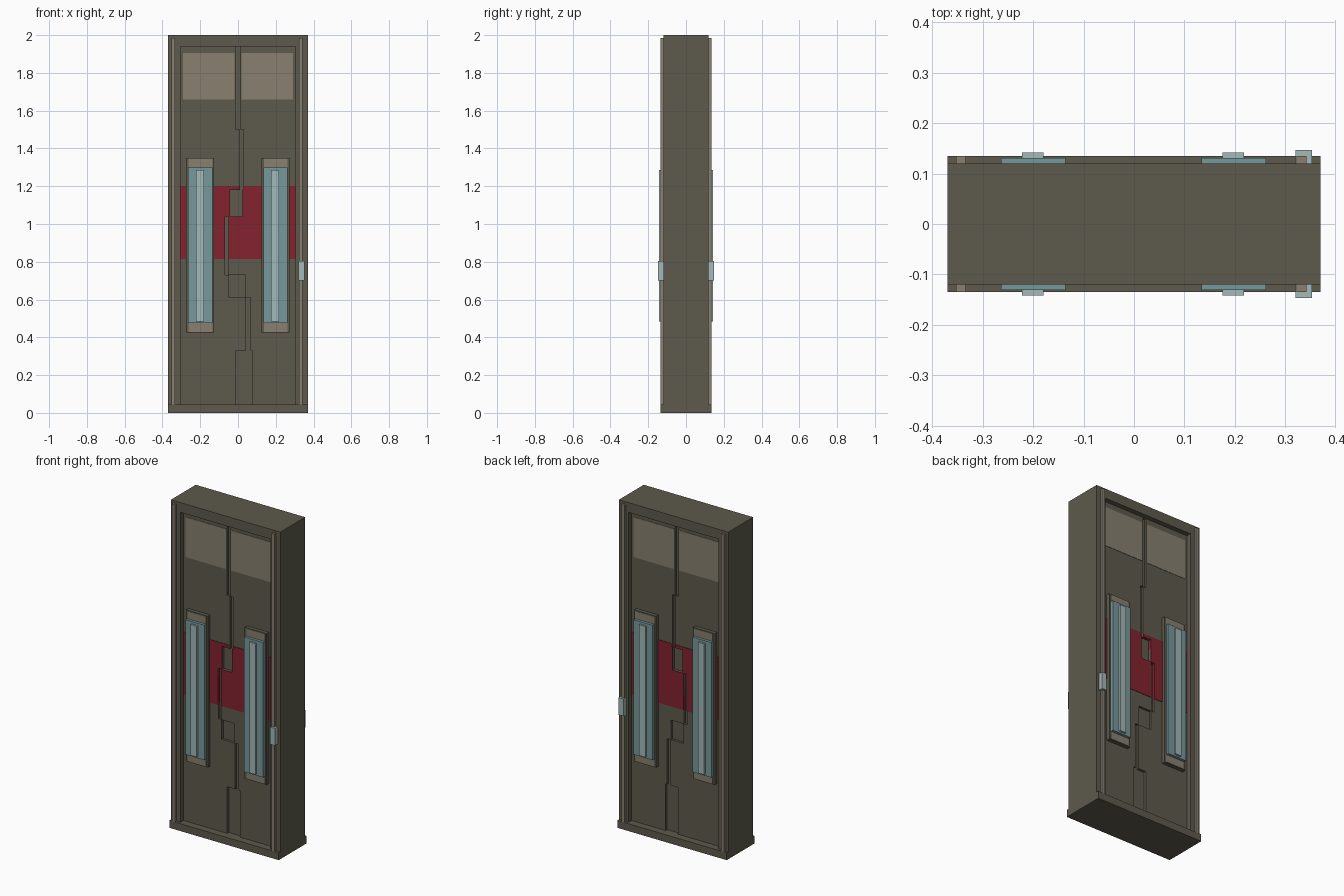
import bpy, bmesh

if "Cube" in bpy.data.objects:
    bpy.data.objects.remove(bpy.data.objects["Cube"], do_unlink=True)


def material(name, rgb):
    """Flat material from an 8-bit screen colour, stored as linear values."""
    linear = [((c / 255 + 0.055) / 1.055) ** 2.4 for c in rgb] + [1]
    mat = bpy.data.materials.new(name)
    mat.use_nodes = True
    mat.diffuse_color = linear
    mat.node_tree.nodes["Principled BSDF"].inputs["Base Color"].default_value = linear
    return mat


OLIVE = material("dark olive metal", (93, 90, 76))
TAUPE = material("light taupe", (136, 128, 112))
RED = material("deep red", (131, 34, 47))
TEAL = material("grey teal", (119, 152, 155))
PALE = material("pale teal", (163, 186, 184))


def prism(name, outline, y0, y1, mat):
    """Extrude an (x, z) outline from depth y0 to y1."""
    bm = bmesh.new()
    face = bm.faces.new([bm.verts.new((x, y0, z)) for x, z in outline])
    new = bmesh.ops.extrude_face_region(bm, geom=[face])["geom"]
    verts = [v for v in new if isinstance(v, bmesh.types.BMVert)]
    bmesh.ops.translate(bm, verts=verts, vec=(0, y1 - y0, 0))
    bmesh.ops.recalc_face_normals(bm, faces=bm.faces)
    mesh = bpy.data.meshes.new(name)
    bm.to_mesh(mesh)
    bm.free()
    mesh.materials.append(mat)
    obj = bpy.data.objects.new(name, mesh)
    bpy.context.collection.objects.link(obj)
    return obj


def box(name, x0, x1, z0, z1, y0, y1, mat):
    return prism(name, [(x0, z0), (x1, z0), (x1, z1), (x0, z1)], y0, y1, mat)


def both_sides(name, x0, x1, z0, z1, near, far, mat):
    """The same box on the front and the back."""
    for side, s in (("front", -1), ("back", 1)):
        box(f"{side}_{name}", x0, x1, z0, z1, s * near, s * far, mat)


# Overall sizes
HALF, OPEN, SILL, HEAD = 0.37, 0.305, 0.045, 1.94
FRAME, LEAF, CORE = 0.12, 0.09, 0.075

# Frame: threshold and a single arch-shaped surround
box("threshold", -HALF, HALF, 0, SILL, -0.135, 0.135, OLIVE)
prism("door_frame",
      [(-HALF, SILL), (-HALF, 2), (HALF, 2), (HALF, SILL),
       (OPEN, SILL), (OPEN, HEAD), (-OPEN, HEAD), (-OPEN, SILL)],
      -FRAME, FRAME, OLIVE)

# Stepped seam between the leaves: bottom, top, left edge, right edge
SEAM = [
    (SILL, 0.33, -0.01, 0.075),
    (0.33, 0.61, 0.043, 0.065),
    (0.61, 0.73, -0.047, 0.04),
    (0.73, 1.04, -0.07, -0.049),
    (1.04, 1.18, -0.043, 0.025),
    (1.18, 1.50, 0.01, 0.03),
    (1.50, HEAD, -0.012, 0.012),
]


def leaf_outline(s, low, high):
    """Outline of one leaf between two heights; s is -1 or 1 for its side."""
    points = [(s * OPEN, high), (s * OPEN, low)]
    for z0, z1, left, right in SEAM:
        z0, z1 = max(z0, low), min(z1, high)
        if z0 < z1:
            x = left if s < 0 else right
            points += [(x, z0), (x, z1)]
    return points


# Leaves, their red bands, and the core seen through the seam
box("door_core", -OPEN, OPEN, SILL, HEAD, -CORE, CORE, OLIVE)
for side, s in (("right", -1), ("left", 1)):
    prism(f"{side}_door_leaf", leaf_outline(s, SILL, HEAD), -LEAF, LEAF, OLIVE)
    prism(f"{side}_red_band", leaf_outline(s, 0.815, 1.2),
          -LEAF - 0.003, LEAF + 0.003, RED)
    # Upper window panel
    inner, outer = sorted((s * 0.018, s * 0.29))
    both_sides(f"{side}_window", inner, outer, 1.66, 1.905,
               LEAF - 0.01, LEAF + 0.002, TAUPE)

# Door bars: housing, end plates, bar and raised strip
for side, x in (("right", -0.2), ("left", 0.198)):
    both_sides(f"{side}_bar_housing", x - 0.074, x + 0.074, 0.425, 1.35,
               LEAF - 0.01, 0.112, OLIVE)
    both_sides(f"{side}_bar_plate", x - 0.061, x + 0.065, 0.428, 1.347,
               0.11, 0.115, TAUPE)
    both_sides(f"{side}_bar", x - 0.064, x + 0.064, 0.475, 1.3,
               0.11, 0.131, TEAL)
    both_sides(f"{side}_bar_strip", x - 0.022, x + 0.02, 0.485, 1.285,
               0.12, 0.142, PALE)

# Raised rails on the jambs, and the latch handle on one of them
for side, x in (("right", -0.343), ("left", 0.332)):
    both_sides(f"{side}_jamb_rail", x - 0.01, x + 0.01, SILL, 1.985,
               FRAME - 0.01, 0.135, TAUPE)
both_sides("latch_handle", 0.32, 0.353, 0.7, 0.805, FRAME - 0.01, 0.147, PALE)
